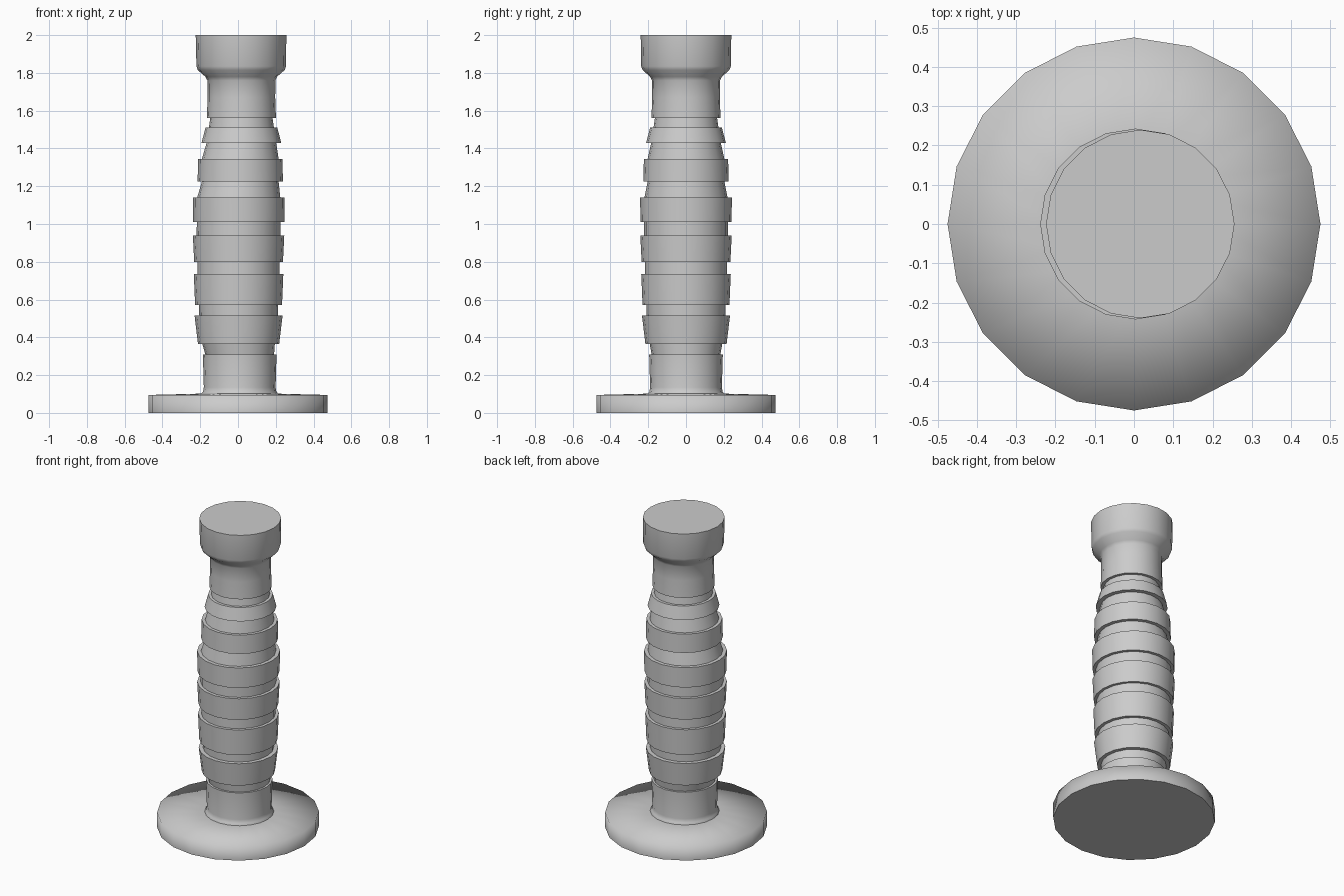
import bpy, bmesh
from math import cos, sin, pi, radians

if "Cube" in bpy.data.objects:
    bpy.data.objects.remove(bpy.data.objects["Cube"])

SIDES = 20


def lathe(name, profile):
    """Revolve (radius, z, x offset) rings into a closed 20-sided body."""
    bm = bmesh.new()
    rings = []
    for r, z, x in profile:
        rings.append([bm.verts.new((x + r * cos(2 * pi * i / SIDES),
                                    r * sin(2 * pi * i / SIDES), z))
                      for i in range(SIDES)])
    for a, b in zip(rings, rings[1:]):
        for i in range(SIDES):
            j = (i + 1) % SIDES
            bm.faces.new((a[i], a[j], b[j], b[i])).smooth = True
    bm.faces.new(rings[0][::-1])
    bm.faces.new(rings[-1])
    mesh = bpy.data.meshes.new(name)
    bm.to_mesh(mesh)
    bm.free()
    obj = bpy.data.objects.new(name, mesh)
    bpy.context.collection.objects.link(obj)
    return obj


# Round foot plate, softly shaded over the rim
lathe("base_plate", [(0.475, 0, 0), (0.475, 0.095, 0), (0.2, 0.102, 0.003)])

# Lower collar, with a small fillet where it meets the plate
profile = [(0.205, 0.09, 0.009), (0.205, 0.1, 0.009), (0.194, 0.112, 0.009),
           (0.19, 0.135, 0.009), (0.195, 0.31, 0.009)]

# Raised grip bands: bottom z, top z, bottom radius, top radius, x offset
bands = [(0.365, 0.515, 0.215, 0.233, 0.003),
         (0.57, 0.735, 0.23, 0.237, 0.003),
         (0.80, 0.94, 0.235, 0.242, 0.003),
         (1.01, 1.14, 0.241, 0.243, 0.004),
         (1.225, 1.345, 0.226, 0.223, 0.012),
         (1.43, 1.51, 0.211, 0.19, 0.018)]

# Groove radii below each band and under the neck: (lower end, upper end)
grooves = [(0.182, 0.192), (0.208, 0.21), (0.218, 0.218), (0.222, 0.222),
           (0.22, 0.203), (0.203, 0.184), (0.172, 0.165)]

last_z, last_x = 0.31, 0.009
for (z0, z1, r0, r1, x), (g0, g1) in zip(bands, grooves):
    profile += [(g0, last_z, last_x), (g1, z0, x), (r0, z0, x), (r1, z1, x)]
    last_z, last_x = z1, x
profile += [(grooves[-1][0], last_z, last_x), (grooves[-1][1], 1.56, 0.018)]

# Neck flaring into the round pommel
profile += [(0.183, 1.56, 0.018), (0.179, 1.67, 0.018), (0.18, 1.76, 0.018),
            (0.19, 1.78, 0.017), (0.23, 1.815, 0.017), (0.237, 1.835, 0.017),
            (0.24, 2.0, 0.016)]

handle = lathe("handle", profile)
bpy.context.view_layer.objects.active = handle
handle.select_set(True)
bpy.ops.object.shade_smooth_by_angle(angle=radians(50))
